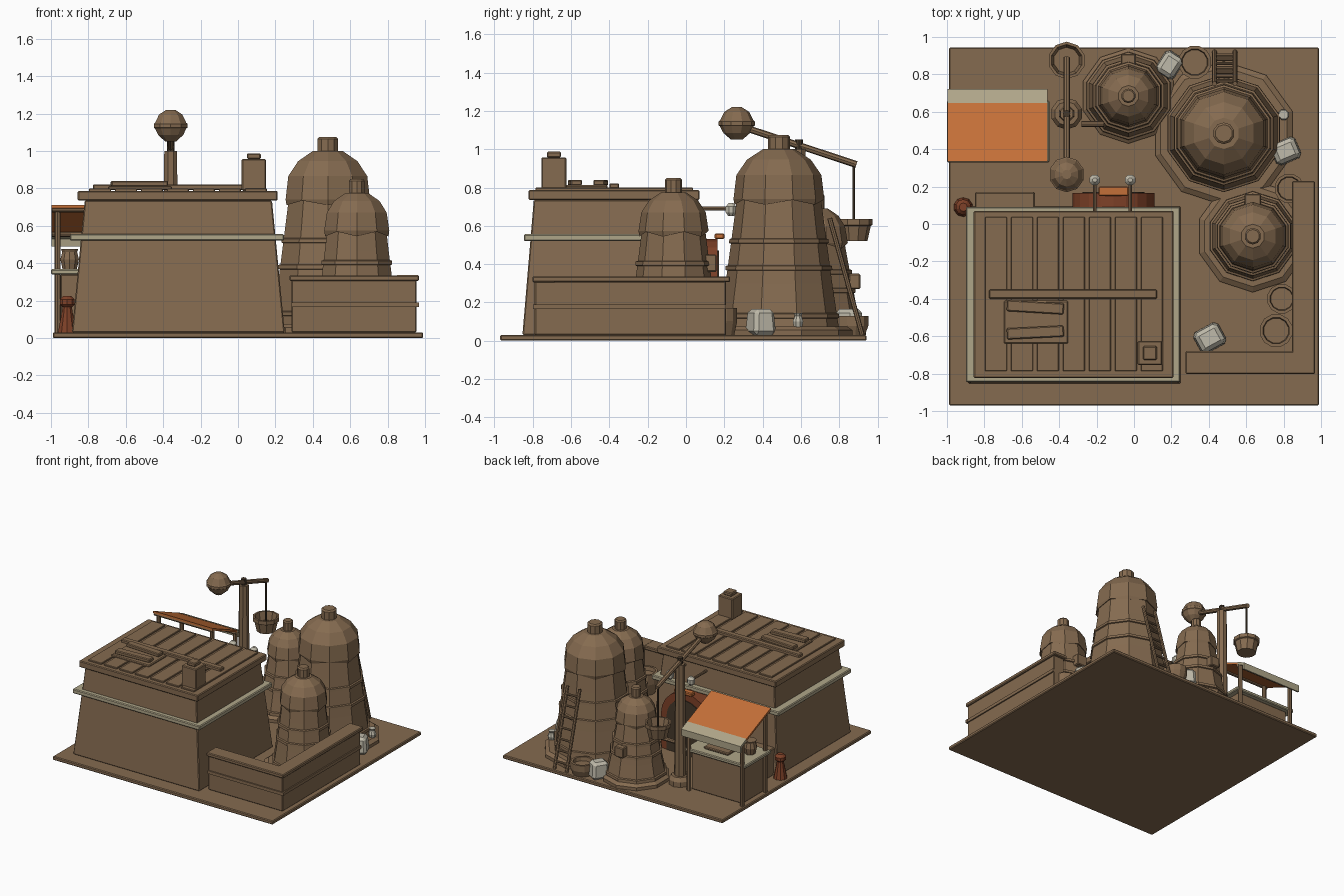
import bpy, bmesh, math
from mathutils import Vector, Matrix

if "Cube" in bpy.data.objects:
    bpy.data.objects.remove(bpy.data.objects["Cube"])

def mat(name, r, g, b):
    m = bpy.data.materials.new(name)
    m.diffuse_color = (r, g, b, 1)
    m.use_nodes = True
    m.node_tree.nodes["Principled BSDF"].inputs["Base Color"].default_value = m.diffuse_color
    return m

BROWN = mat("clay brown", .235, .147, .080)
CREAM = mat("cream trim", .43, .38, .25)
STONE = mat("pale stone", .52, .49, .40)
ORANGE = mat("awning orange", .55, .16, .04)
RED = mat("rust red", .21, .053, .021)
DARK = mat("dark wood", .06, .04, .024)

def finish(name, bm, m, bevel=0):
    bmesh.ops.recalc_face_normals(bm, faces=bm.faces)
    me = bpy.data.meshes.new(name)
    bm.to_mesh(me)
    bm.free()
    me.materials.append(m)
    ob = bpy.data.objects.new(name, me)
    bpy.context.collection.objects.link(ob)
    if bevel:
        b = ob.modifiers.new("bevel", 'BEVEL')
        b.width, b.segments = bevel, 1
    return ob

def box(name, x0, x1, y0, y1, z0, z1, m=BROWN, taper=(1, 1), rot=0, bevel=.006):
    """Box by its limits; taper scales the top face, rot turns it about z."""
    bm = bmesh.new()
    bmesh.ops.create_cube(bm, size=1)
    c = Vector(((x0 + x1) / 2, (y0 + y1) / 2, (z0 + z1) / 2))
    for v in bm.verts:
        if v.co.z > 0:
            v.co.x *= taper[0]
            v.co.y *= taper[1]
        v.co = Vector((v.co.x * (x1 - x0), v.co.y * (y1 - y0), v.co.z * (z1 - z0)))
        v.co = Matrix.Rotation(rot, 3, 'Z') @ v.co + c
    return finish(name, bm, m, bevel)

def lathe(name, x, y, profile, m=BROWN, n=10):
    """Closed solid of revolution from (radius, z) points, flat shaded."""
    bm = bmesh.new()
    rings = [[bm.verts.new((x + r * math.cos(2 * math.pi * (i + .5) / n),
                            y + r * math.sin(2 * math.pi * (i + .5) / n), z))
              for i in range(n)] for r, z in profile]
    for a, b in zip(rings, rings[1:]):
        for i in range(n):
            j = (i + 1) % n
            bm.faces.new((a[i], a[j], b[j], b[i]))
    bm.faces.new(rings[0][::-1])
    bm.faces.new(rings[-1])
    return finish(name, bm, m)

def rod(name, p, q, r, m=BROWN, n=8):
    p, q = Vector(p), Vector(q)
    d = q - p
    bm = bmesh.new()
    M = Matrix.Translation((p + q) / 2) @ d.to_track_quat('Z', 'Y').to_matrix().to_4x4()
    bmesh.ops.create_cone(bm, cap_ends=True, segments=n, radius1=r, radius2=r,
                          depth=d.length, matrix=M)
    return finish(name, bm, m)

def prism(name, pts, axis, a0, a1, m):
    """Extrude a 2D outline: axis 'x' takes (y, z), axis 'y' takes (x, z)."""
    bm = bmesh.new()
    put = (lambda p, a: (a, p[0], p[1])) if axis == 'x' else (lambda p, a: (p[0], a, p[1]))
    A = [bm.verts.new(put(p, a0)) for p in pts]
    B = [bm.verts.new(put(p, a1)) for p in pts]
    bm.faces.new(A)
    bm.faces.new(B)
    for i in range(len(pts)):
        j = (i + 1) % len(pts)
        bm.faces.new((A[i], A[j], B[j], B[i]))
    return finish(name, bm, m)

# ground slab
box("ground_slab", -.99, .99, -.97, .943, 0, .03)

# main building
box("house_walls", -.888, .25, -.854, .094, .03, .735, taper=(.88, .875))
box("house_trim", -.898, .246, -.846, .092, .52, .556, CREAM)
box("roof_cap", -.857, .212, -.823, .07, .735, .787)
for i in range(7):
    x = -.797 + .139 * i
    box("roof_plank", x, x + .117, -.786, .037, .78, .799, bevel=.003)
box("roof_beam", -.775, .123, -.40, -.35, .79, .822)
box("roof_patch", -.695, -.353, -.64, -.41, .79, .812)
box("patch_board_upper", -.68, -.375, -.475, -.415, .81, .84, rot=-.06)
box("patch_board_lower", -.68, -.375, -.61, -.55, .81, .84, rot=.05)
box("chimney", .02, .15, -.755, -.625, .787, .957)
box("chimney_cap", .048, .122, -.727, -.653, .957, .987)

# back of house: arched doorway, lamps over it and a bench
def arch(r, top):
    c = top - r
    return ([(-.11 - r, .03)] +
            [(-.11 - r * math.cos(math.pi * i / 10), c + r * math.sin(math.pi * i / 10))
             for i in range(11)] + [(-.11 + r, .03)])
prism("door_frame", arch(.22, .53), 'y', .0, .165, RED)
prism("door_leaf", arch(.165, .47), 'y', .16, .172, DARK)
box("door_lintel", -.19, -.03, .15, .20, .53, .56, ORANGE)
for x in (-.21, -.02):
    rod("lamp_bracket", (x, .03, .69), (x, .235, .69), .01)
    lathe("door_lamp", x, .235, [(.015, .65), (.03, .67), (.03, .70), (.012, .72)], STONE, 8)
box("bench", -.85, -.53, .06, .17, .03, .25)

# storage tanks
def tank(name, x, y, h, rb, rh, plinth):
    hood = .74 * h
    lathe(name + "_plinth", x, y, [(plinth, .03), (plinth, .055), (plinth - .03, .075)])
    def rad(z):
        return rb + (rh - .012 - rb) * (z / hood) ** .9
    lathe(name + "_body", x, y, [(rad(z), z) for z in (.05, .3 * h, .6 * h, hood + .02)])
    for f in (.13, .38, .52):
        z, r = f * h, rad(f * h)
        lathe(name + "_band", x, y, [(r, z - .014), (r + .012, z - .01), (r + .01, z + .01), (r, z + .014)])
    cover = lathe(name + "_hood", x, y, [(rh, hood - .03), (rh + .005, hood), (rh - .01, .865 * h),
                                         (rh * .72, .945 * h), (rh * .36, h)])
    for i in range(0, 10, 2):      # ragged lower edge
        cover.data.vertices[i].co.z += .025
    lathe(name + "_spout", x, y, [(rh * .25, h - .01), (rh * .25, h + .065), (rh * .2, h + .075)])

tank("large_tank", .48, .485, 1.0, .325, .232, .385)
tank("back_tank", -.03, .685, .69, .245, .155, .255)
tank("side_tank", .635, -.065, .775, .245, .178, .30)
box("back_tank_hatch", -.07, .01, .85, .91, .27, .35)
rod("back_tank_pipe", (-.28, .535, .32), (-.16, .535, .32), .016)
box("side_tank_hatch", .59, .68, .08, .16, .36, .45)

# ladder on the large tank
for x in (.43, .54):
    rod("ladder_rail", (x, .75, .64), (x, .92, .03), .013)
for i in range(7):
    t = (i + .7) / 7.4
    rod("ladder_rung", (.43, .75 + .17 * t, .64 - .61 * t), (.54, .75 + .17 * t, .64 - .61 * t), .009)

# low corner wall
box("low_wall_front", .285, .955, -.79, -.69, .03, .31)
box("low_wall_right", .855, .955, -.79, .21, .03, .31)
box("low_wall_front_cap", .275, .968, -.802, -.68, .305, .335)
box("low_wall_right_cap", .845, .968, -.802, .23, .306, .336)
box("wall_rail_front", .285, .968, -.80, -.78, .165, .19, bevel=0)
box("wall_rail_right", .945, .965, -.80, .21, .165, .19, bevel=0)

# baskets and pale stones
for x, y, r, h in ((.79, -.4, .08, .16), (.76, -.57, .09, .2), (.83, .19, .08, .17), (.325, .865, .09, .13)):
    lathe("basket", x, y, [(r * .8, .03), (r, h * .6), (r, h), (r * .8, h), (r * .75, h - .03)], n=12)
for x, y, s, a in ((.81, .39, .075, .4), (.405, -.61, .078, .5), (.19, .85, .07, 1.0)):
    box("stone_block", x - s, x + s, y - s * .85, y + s * .85, .03, .165, STONE, (.85, .85), a, .02)
lathe("small_jar", .8, .585, [(.02, .06), (.03, .1), (.018, .13), (.026, .145)], STONE, 8)

# market stall
box("stall_counter", -.95, -.49, .33, .63, .03, .34)
box("counter_top", -1.0, -.452, .33, .66, .34, .368, CREAM)
for x in (-.965, -.485):
    for y, z in ((.36, .69), (.655, .56)):
        rod("stall_post", (x, y, .03), (x, y, z), .017)
prism("awning", [(.335, .695), (.335, .712), (.65, .577), (.65, .56)], 'x', -.998, -.463, ORANGE)
prism("awning_flap", [(.648, .558), (.648, .58), (.722, .545), (.722, .49), (.71, .49), (.705, .53)],
      'x', -.998, -.463, CREAM)
rod("awning_beam", (-.995, .35, .685), (-.465, .35, .685), .014)
rod("awning_low_beam", (-.995, .645, .555), (-.465, .645, .555), .014)
box("stall_tray", -.8, -.58, .45, .6, .368, .39)
for i in range(3):
    x = -.75 + .06 * i
    lathe("stall_goods", x, .53, [(.012, .385), (.025, .4), (.012, .42)], ORANGE, 8)
lathe("stall_pot", -.90, .46, [(.04, .368), (.052, .42), (.042, .46), (.048, .475)])

# red urn by the house corner
lathe("red_urn", -.913, .09, [(.052, .03), (.03, .14), (.026, .165), (.042, .18), (.042, .205), (.022, .225)], RED)

# counterweight crane
X = -.36
lathe("crane_foot", X, .59, [(.085, .03), (.085, .07), (.065, .1)])
lathe("crane_post", X, .59, [(.045, .08), (.037, 1.0)], n=8)
rod("crane_pivot", (X, .59, .98), (X, .59, 1.05), .02, DARK)
rod("crane_arm", (X, .27, 1.125), (X, .89, .92), .018)
lathe("crane_weight", X, .265, [(.03, 1.05), (.07, 1.085), (.088, 1.12), (.095, 1.125),
                                (.095, 1.145), (.088, 1.15), (.065, 1.195), (.025, 1.22)])
rod("crane_rope", (X, .875, .92), (X, .875, .56), .007, DARK, 6)
lathe("crane_bucket", X, .875, [(.072, .52), (.09, .6), (.1, .605), (.1, .635), (.085, .635), (.07, .57)])
